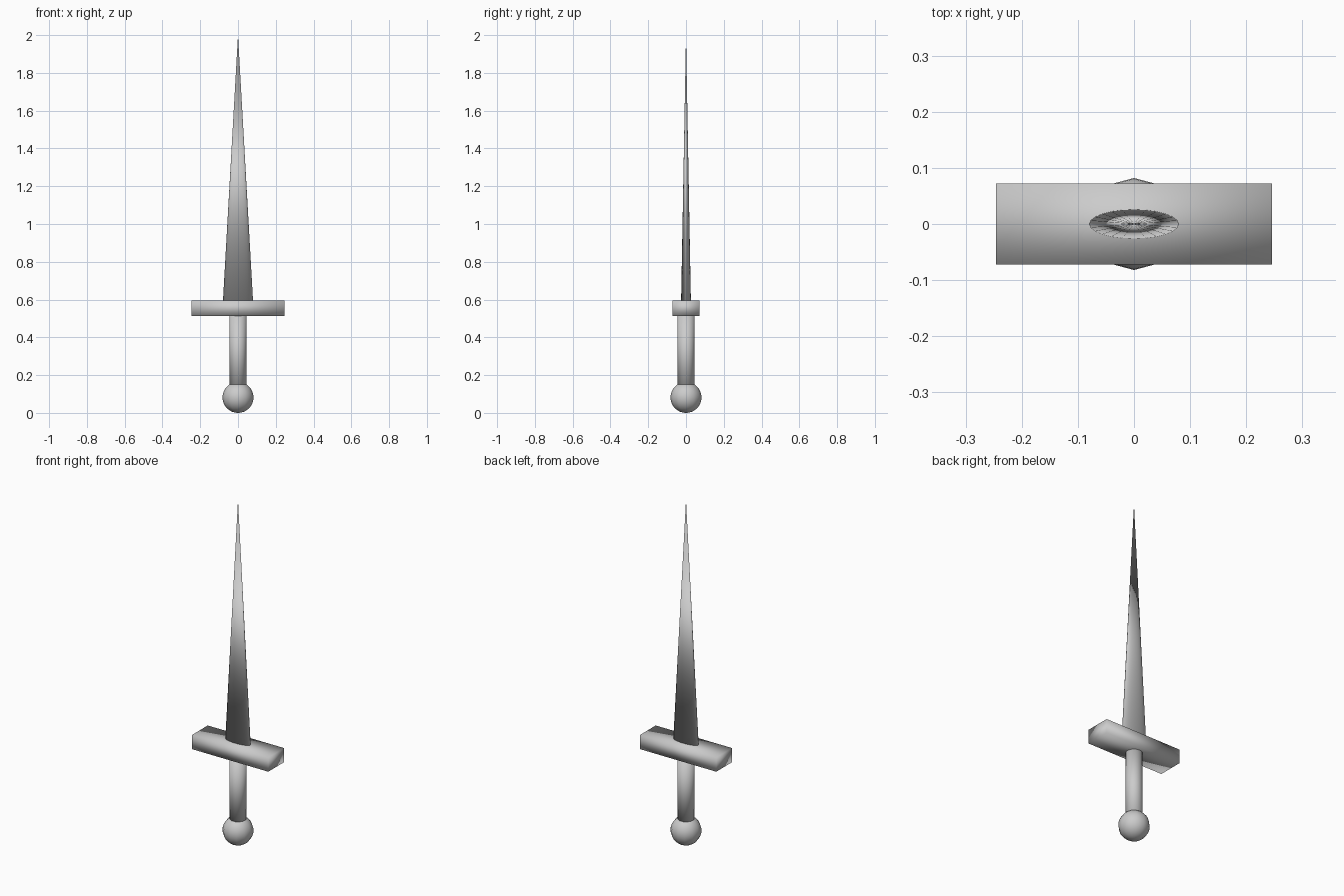
import bpy

if "Cube" in bpy.data.objects:
    bpy.data.objects.remove(bpy.data.objects["Cube"])


def finish(name, scale=(1, 1, 1)):
    """Name the active object, scale it and shade it smooth."""
    ob = bpy.context.object
    ob.name = name
    ob.scale = scale
    bpy.ops.object.transform_apply(location=False, rotation=False, scale=True)
    bpy.ops.object.shade_smooth()
    return ob


POMMEL_R = 0.082
GUARD_BOTTOM, GUARD_TOP = 0.514, 0.596
TIP = 2.0

# Round pommel standing on the ground
bpy.ops.mesh.primitive_uv_sphere_add(segments=12, ring_count=16, radius=POMMEL_R,
                                     location=(0, 0, POMMEL_R))
finish("pommel")

# Cylindrical grip from pommel to crossguard
grip_bottom = POMMEL_R + 0.03
bpy.ops.mesh.primitive_cylinder_add(vertices=24, radius=0.045,
                                    depth=GUARD_BOTTOM + 0.01 - grip_bottom,
                                    location=(0, 0, (GUARD_BOTTOM + 0.01 + grip_bottom) / 2))
finish("grip")

# Box crossguard, softly shaded across its edges
bpy.ops.mesh.primitive_cube_add(size=1, location=(0, 0, (GUARD_BOTTOM + GUARD_TOP) / 2))
finish("crossguard", (0.491, 0.145, GUARD_TOP - GUARD_BOTTOM))

# Flattened, tapering blade
blade_bottom = GUARD_TOP - 0.01
bpy.ops.mesh.primitive_cone_add(vertices=24, radius1=1, radius2=0,
                                depth=TIP - blade_bottom,
                                location=(0, 0, (TIP + blade_bottom) / 2))
finish("blade", (0.08, 0.026, 1))
